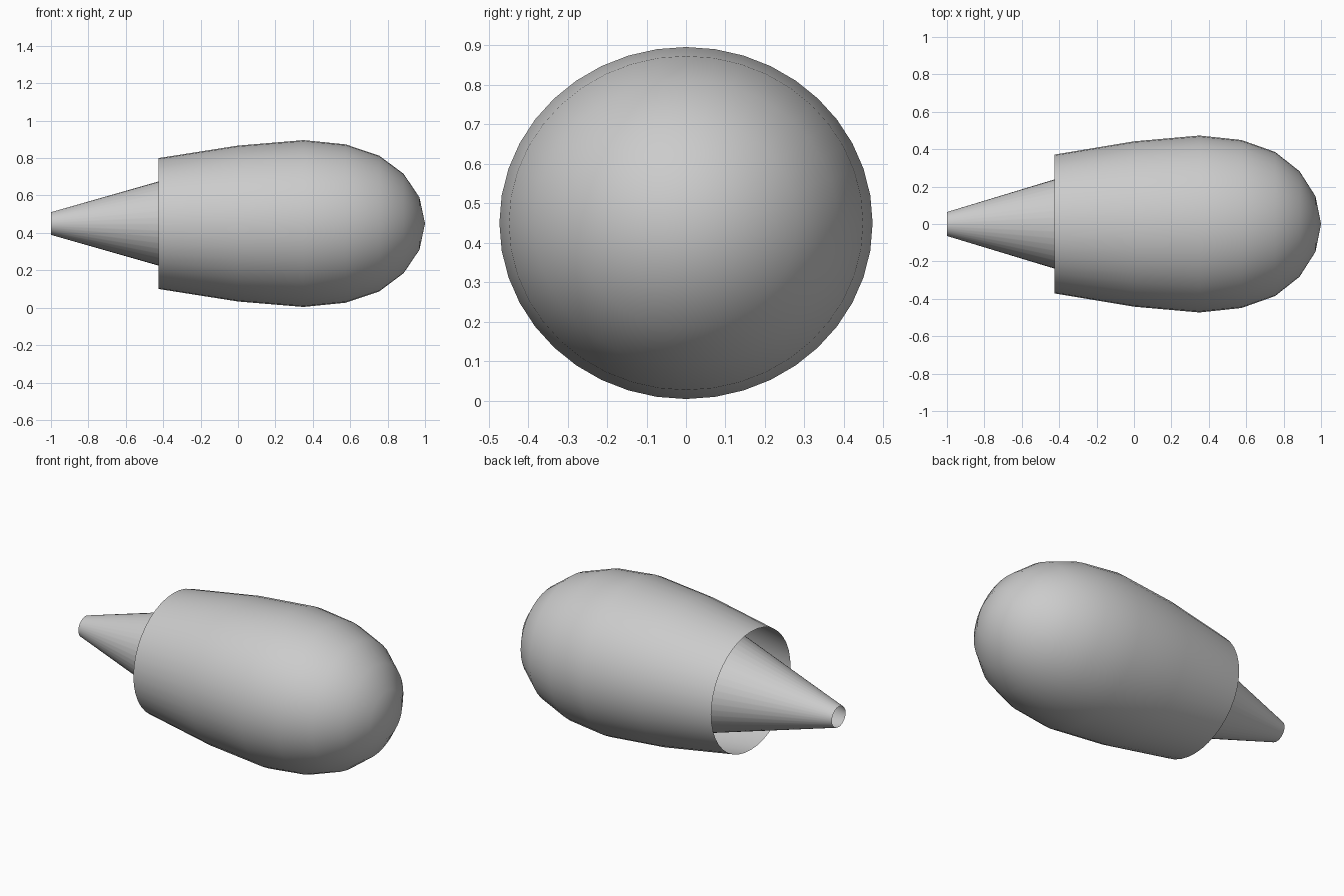
import bpy, bmesh, math

cube = bpy.data.objects.get("Cube")
if cube:
    bpy.data.objects.remove(cube, do_unlink=True)

SIDES = 40
CENTRE_Z = 0.45
FLATTEN = 0.943  # the cross-section is slightly squashed in height

grey = bpy.data.materials.new("plain grey")
grey.use_nodes = True
colour = (0.6, 0.6, 0.6, 1)
grey.diffuse_color = colour
grey.node_tree.nodes["Principled BSDF"].inputs["Base Color"].default_value = colour


def revolve(name, profile):
    """Spin (x, radius) points about the long axis into an open shell."""
    bm = bmesh.new()
    rings = []
    for x, r in profile:
        if r == 0:
            rings.append([bm.verts.new((x, 0, CENTRE_Z))] * SIDES)
            continue
        ring = []
        for i in range(SIDES):
            a = math.tau * i / SIDES
            ring.append(bm.verts.new((x, r * math.cos(a), CENTRE_Z + FLATTEN * r * math.sin(a))))
        rings.append(ring)
    for a, b in zip(rings, rings[1:]):
        for i in range(SIDES):
            j = (i + 1) % SIDES
            corners = dict.fromkeys((a[i], b[i], b[j], a[j]))
            face = bm.faces.new(list(corners)[::-1])
            face.smooth = True
    mesh = bpy.data.meshes.new(name)
    bm.to_mesh(mesh)
    bm.free()
    mesh.materials.append(grey)
    obj = bpy.data.objects.new(name, mesh)
    bpy.context.collection.objects.link(obj)
    return obj


# Rounded outer shell, open at the back
revolve("outer_shell", [(-0.425, 0.371), (0, 0.442), (0.35, 0.473), (0.575, 0.449),
                        (0.755, 0.385), (0.885, 0.282), (0.97, 0.149), (1, 0)])

# Hollow tapered tail, running up inside the shell
revolve("tail_cone", [(-1, 0.064), (0.25, 0.443)])
